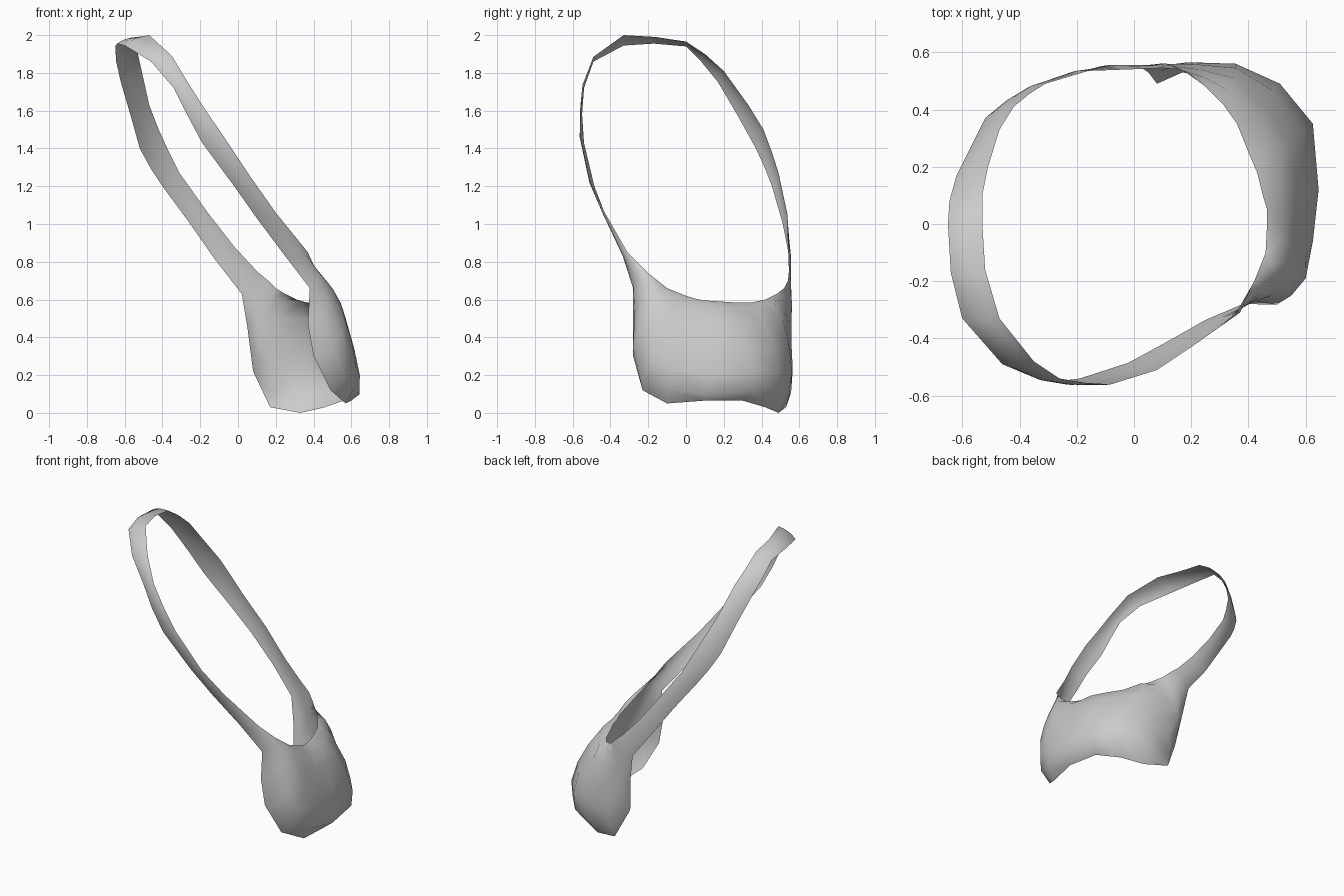
import bpy
import bmesh
from mathutils import Vector

cube = bpy.data.objects.get("Cube")
if cube:
    bpy.data.objects.remove(cube, do_unlink=True)

# Strap stations: upper edge, lower edge
FRONT_STRAP = [
    (-.53, 0, 1.965, -.65, 0, 1.94),
    (-.52, -.16, 1.99, -.64, -.17, 1.955),
    (-.47, -.33, 2, -.6, -.33, 1.945),
    (-.35, -.48, 1.89, -.46, -.49, 1.86),
    (-.26, -.54, 1.74, -.34, -.54, 1.72),
    (-.17, -.555, 1.6, -.27, -.55, 1.58),
    (-.08, -.56, 1.47, -.19, -.54, 1.43),
    (.08, -.51, 1.23, -.02, -.485, 1.2),
    (.2, -.43, 1.06, .1, -.42, 1.03),
    (.37, -.31, .85, .25, -.335, .83),
]
BACK_STRAP = [
    (.1, .545, .75, .02, .55, .63),
    (-.02, .54, .88, -.12, .55, .81),
    (-.16, .535, 1.06, -.26, .51, 1.01),
    (-.31, .49, 1.27, -.4, .455, 1.2),
    (-.365, .455, 1.38, -.46, .42, 1.29),
    (-.42, .41, 1.5, -.52, .37, 1.4),
    (-.47, .33, 1.63, -.57, .27, 1.58),
    (-.51, .2, 1.81, -.62, .17, 1.75),
    (-.53, .1, 1.9, -.645, .08, 1.86),
]
# Panel stations: rim, shoulder, belly, hem
PANEL = [
    (.42, -.2, .74, .44, -.24, .73, .42, -.27, .7, .38, -.28, .66),
    (.46, -.1, .66, .5, -.18, .66, .48, -.25, .58, .37, -.28, .47),
    (.465, 0, .62, .545, -.13, .58, .55, -.25, .42, .4, -.28, .3),
    (.465, .05, .605, .57, -.07, .5, .6, -.19, .28, .49, -.23, .12),
    (.45, .1, .595, .57, .04, .48, .625, -.06, .24, .57, -.1, .05),
    (.43, .18, .59, .565, .16, .47, .645, .12, .2, .6, .1, .065),
    (.4, .25, .585, .54, .29, .47, .625, .35, .22, .56, .3, .065),
    (.36, .35, .585, .45, .42, .47, .51, .49, .22, .46, .42, .03),
    (.31, .42, .6, .35, .51, .5, .355, .56, .22, .33, .49, 0),
    (.25, .48, .63, .23, .54, .5, .19, .565, .23, .17, .53, .03),
    (.2, .52, .66, .15, .55, .53, .11, .555, .38, .08, .49, .22),
    (.16, .54, .7, .13, .555, .63, .09, .56, .54, .05, .53, .45),
]
ROWS = 6
CENTRE = Vector((-.05, 0, 1.25))
AXIS = Vector((.8, 0, .6))


def strap_station(values):
    """Add a slightly raised middle between the two strap edges."""
    top, low = Vector(values[:3]), Vector(values[3:])
    out = (top + low) / 2 - CENTRE
    out -= AXIS * out.dot(AXIS)
    out = out.normalized() * .01
    return top, top.lerp(low, 1 / 3) + out, top.lerp(low, 2 / 3) + out, low


def panel_station(values):
    return [Vector(values[i:i + 3]) for i in range(0, len(values), 3)]


def across(points):
    """Smooth curve through evenly spaced points."""
    last = len(points) - 1
    result = []
    for row in range(ROWS + 1):
        t = row / ROWS * last
        position = Vector()
        for i, point in enumerate(points):
            weight = 1
            for j in range(len(points)):
                if j != i:
                    weight *= (t - j) / (i - j)
            position += point * weight
        result.append(position)
    return result


# Closed band: front strap, panel, back strap
stations = [strap_station(s) for s in FRONT_STRAP]
stations += [panel_station(s) for s in PANEL]
stations += [strap_station(s) for s in BACK_STRAP]

bm = bmesh.new()
loops = [[bm.verts.new(p) for p in across(s)] for s in stations]
for current, following in zip(loops, loops[1:] + loops[:1]):
    for i in range(ROWS):
        bm.faces.new((current[i], current[i + 1],
                      following[i + 1], following[i]))

mesh = bpy.data.meshes.new("strap_and_panel")
bm.to_mesh(mesh)
bm.free()
band = bpy.data.objects.new("strap_and_panel", mesh)
bpy.context.collection.objects.link(band)

# Plain grey cloth
grey = bpy.data.materials.new("plain_grey")
grey.use_nodes = True
colour = (.6, .6, .6, 1)
grey.diffuse_color = colour
grey.node_tree.nodes["Principled BSDF"].inputs["Base Color"].default_value = colour
mesh.materials.append(grey)

# Smooth cloth shading
bpy.context.view_layer.objects.active = band
band.select_set(True)
bpy.ops.object.shade_smooth_by_angle(angle=1.2)
